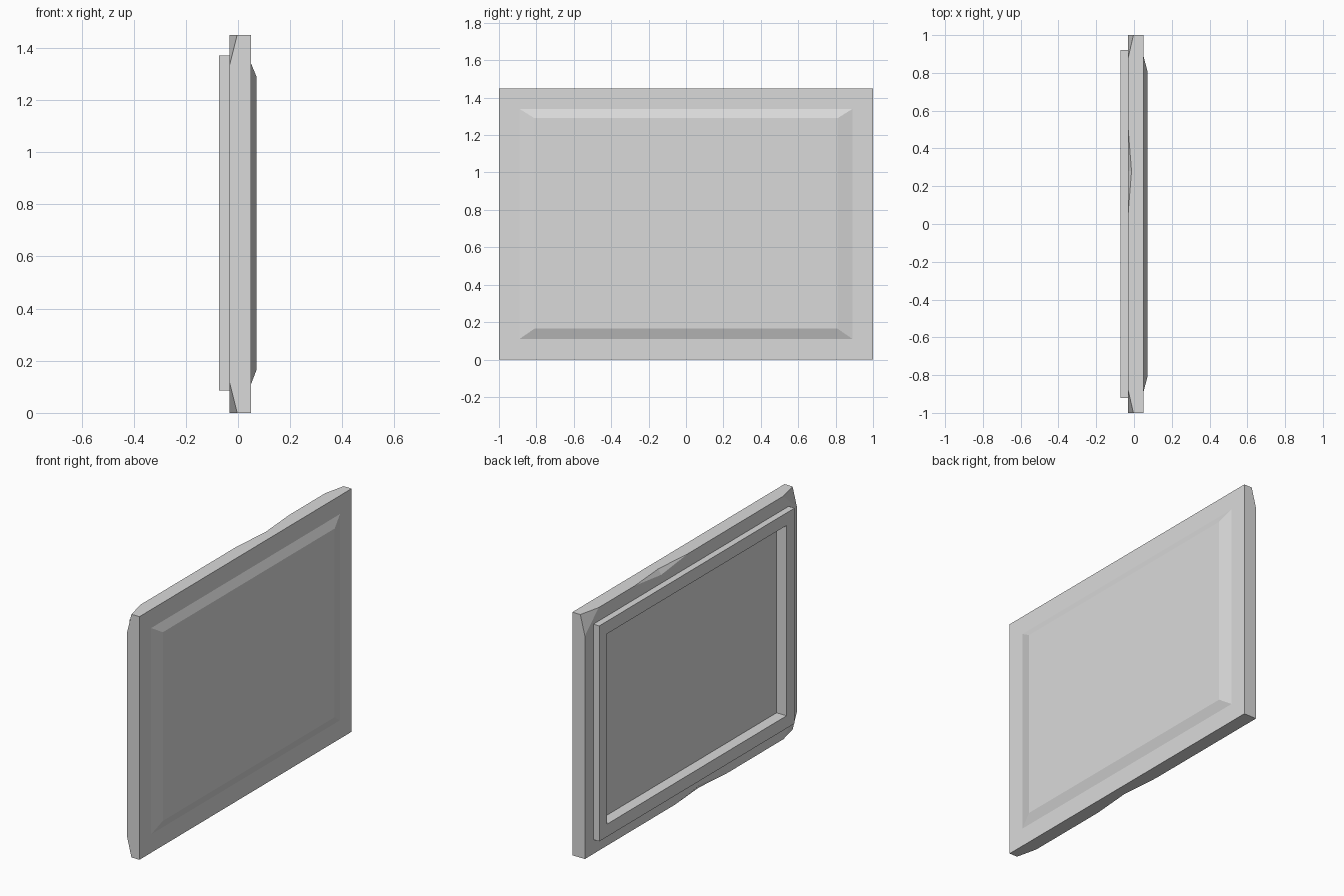
import bpy
import bmesh
from mathutils import Vector

if "Cube" in bpy.data.objects:
    bpy.data.objects.remove(bpy.data.objects["Cube"], do_unlink=True)

grey = bpy.data.materials.new("light grey")
grey.use_nodes = True
grey.diffuse_color = (0.7, 0.7, 0.7, 1)
grey.node_tree.nodes["Principled BSDF"].inputs["Base Color"].default_value = grey.diffuse_color

HEIGHT = 1.45
BACK, FRONT = -0.033, 0.05   # the two broad faces of the slab
RIM = -0.072                 # outer face of the raised rim


def hull(name, points, helper=False):
    """Convex solid around a few points."""
    bm = bmesh.new()
    for p in points:
        bm.verts.new(p)
    bmesh.ops.convex_hull(bm, input=bm.verts)
    bmesh.ops.dissolve_limit(bm, angle_limit=0.01, verts=bm.verts, edges=bm.edges)
    bmesh.ops.recalc_face_normals(bm, faces=bm.faces)
    mesh = bpy.data.meshes.new(name)
    bm.to_mesh(mesh)
    bm.free()
    mesh.materials.append(grey)
    obj = bpy.data.objects.new(name, mesh)
    bpy.context.collection.objects.link(obj)
    if helper:
        obj.hide_render = True
        obj.hide_set(True)
    return obj


def rect(x, half_y, z0, z1):
    return [(x, y, z) for y in (-half_y, half_y) for z in (z0, z1)]


def cut(target, cutter):
    mod = target.modifiers.new(cutter.name, "BOOLEAN")
    mod.operation = "DIFFERENCE"
    mod.solver = "EXACT"
    mod.object = cutter


# Main slab with three chipped corners, all on the back face
slab = hull("slab", rect(BACK, 1, 0, HEIGHT) + rect(FRONT, 1, 0, HEIGHT))
bm = bmesh.new()
bm.from_mesh(slab.data)
for side, z, up in ((1, HEIGHT, 1), (-1, HEIGHT, 1), (-1, 0, -1)):
    a = Vector((BACK + 0.03, side, z))
    b = Vector((BACK, side * 0.87, z))
    c = Vector((BACK, side, z - up * 0.12))
    normal = (b - a).cross(c - a)
    if normal.dot(Vector((BACK, side, z)) - a) < 0:
        normal.negate()
    cutplane = bmesh.ops.bisect_plane(
        bm, geom=bm.verts[:] + bm.edges[:] + bm.faces[:],
        plane_co=a, plane_no=normal, clear_outer=True)
    rim_edges = [e for e in cutplane["geom_cut"] if isinstance(e, bmesh.types.BMEdge)]
    bmesh.ops.holes_fill(bm, edges=rim_edges)
bmesh.ops.recalc_face_normals(bm, faces=bm.faces)
bm.to_mesh(slab.data)
bm.free()

# Shallow dents along the top and bottom back edges
for name, y, z, up in (("top_dent", 0.28, HEIGHT, 1), ("bottom_dent", -0.1, 0, -1)):
    dent = hull(name, [
        (BACK, y - 0.25, z), (BACK, y + 0.25, z), (BACK + 0.02, y, z),
        (BACK, y, z - up * 0.03), (BACK - 0.03, y, z + up * 0.03)], True)
    cut(slab, dent)

# Raised rim on the back, with a recess sunk through it into the slab
rim = hull("back_rim", rect(RIM, 0.92, 0.085, 1.37) + rect(BACK, 0.92, 0.085, 1.37))
recess = hull("recess_cutter", rect(-0.1, 0.845, 0.16, 1.295)
              + rect(-0.006, 0.845, 0.16, 1.295), True)
cut(slab, recess)
cut(rim, recess)

# Raised front panel with sloping sides
hull("front_panel", rect(FRONT - 0.004, 0.895, 0.105, 1.345)
     + rect(FRONT, 0.89, 0.11, 1.34) + rect(0.071, 0.81, 0.165, 1.29))
